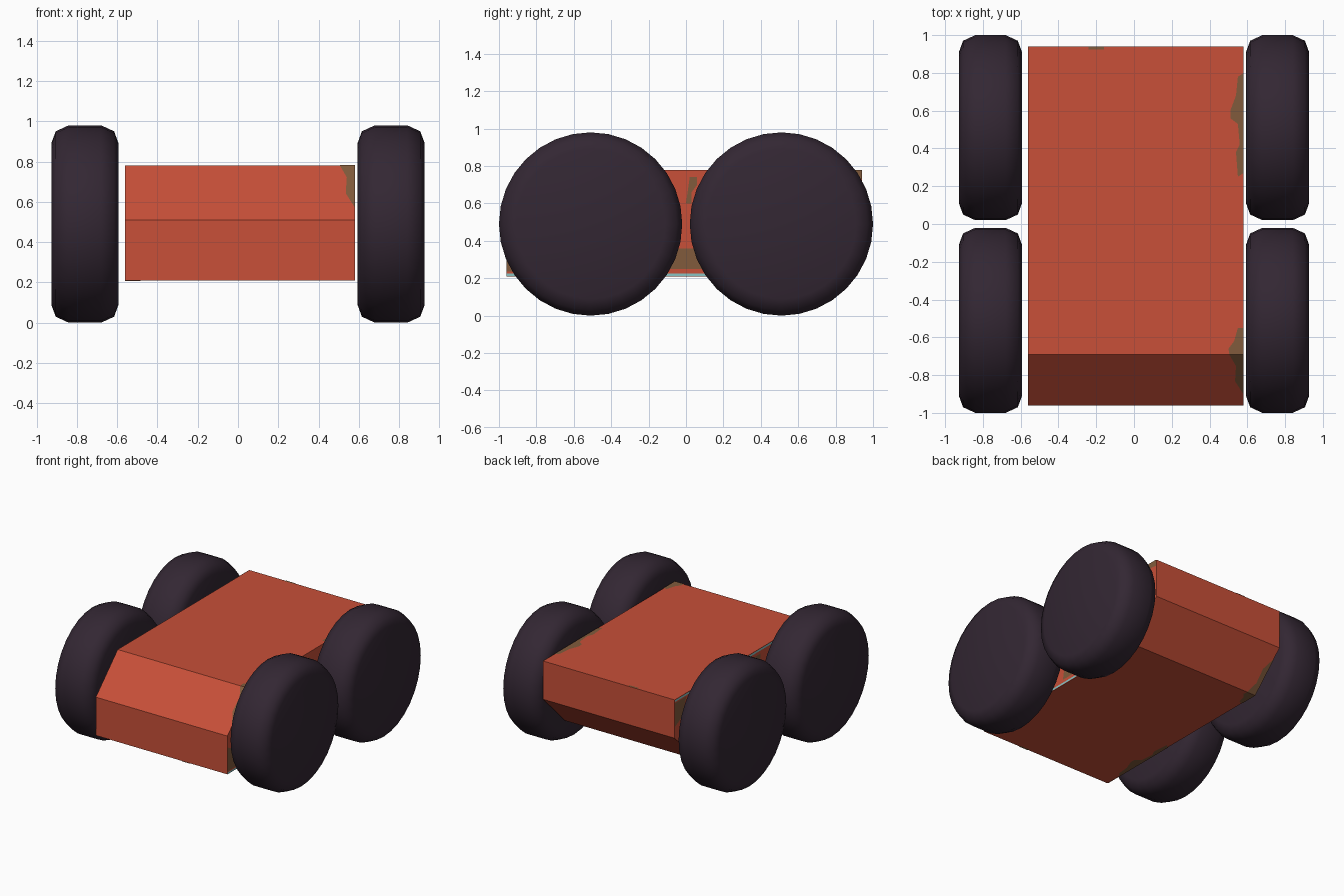
import bpy, bmesh, math
from mathutils import Vector

if "Cube" in bpy.data.objects:
    bpy.data.objects.remove(bpy.data.objects["Cube"])


def material(name, rgb):
    m = bpy.data.materials.new(name)
    m.diffuse_color = (*rgb, 1)
    m.use_nodes = True
    m.node_tree.nodes["Principled BSDF"].inputs["Base Color"].default_value = m.diffuse_color
    return m


RED = material("red paint", (0.58, 0.080, 0.040))
BROWN = material("rust brown", (0.22, 0.105, 0.045))
TEAL = material("pale teal", (0.25, 0.55, 0.55))
RUBBER = material("dark rubber", (0.033, 0.020, 0.033))


def add(name, bm, mat):
    me = bpy.data.meshes.new(name)
    bm.to_mesh(me)
    bm.free()
    me.materials.append(mat)
    ob = bpy.data.objects.new(name, me)
    bpy.context.collection.objects.link(ob)
    return ob


# Body: side profile (y, z) extruded across x, wedge nose and undercut tail
XL, XR = -0.56, 0.58
C = Vector((0.01, -0.01, 0.495))
profile = [(-0.96, 0.21), (0.67, 0.21), (0.94, 0.48),
           (0.94, 0.78), (-0.69, 0.78), (-0.96, 0.51)]
bm = bmesh.new()
face = bm.faces.new([bm.verts.new((XL, y, z)) for y, z in profile])
ext = bmesh.ops.extrude_face_region(bm, geom=[face])
bmesh.ops.translate(bm, vec=(XR - XL, 0, 0),
                    verts=[v for v in ext["geom"] if isinstance(v, bmesh.types.BMVert)])
bmesh.ops.recalc_face_normals(bm, faces=bm.faces)
add("body", bm, RED)


# Flat painted patches; the body repeats through its centre, so each patch does too
def patch(name, pts, normal, mat):
    for sign, label in ((1, "_a"), (-1, "_b")):
        bm = bmesh.new()
        n = Vector(normal).normalized() * sign
        f = bm.faces.new([bm.verts.new(C + (Vector(p) - C) * sign + n * 0.003) for p in pts])
        f.normal_update()
        if f.normal.dot(n) < 0:
            f.normal_flip()
        add(name + label, bm, mat)


# Worn paint along the roof edge
roof_rear = [(0.58, 0.8), (0.55, 0.78), (0.54, 0.68), (0.51, 0.6), (0.51, 0.56),
             (0.55, 0.53), (0.56, 0.42), (0.54, 0.38), (0.55, 0.25), (0.58, 0.27)]
roof_front = [(0.58, -0.55), (0.55, -0.55), (0.53, -0.62), (0.5, -0.66), (0.505, -0.69), (0.58, -0.69)]
patch("roof_wear_rear", [(x, y, 0.78) for x, y in roof_rear], (0, 0, 1), BROWN)
patch("roof_wear_front", [(x, y, 0.78) for x, y in roof_front], (0, 0, 1), BROWN)
patch("roof_wear_edge", [(-0.24, 0.94, 0.78), (-0.24, 0.925, 0.78),
                         (-0.16, 0.925, 0.78), (-0.16, 0.94, 0.78)], (0, 0, 1), BROWN)

# Worn paint on the sloping nose
nose = [(0.505, 0.78), (0.54, 0.72), (0.535, 0.64), (0.58, 0.57), (0.58, 0.78)]
patch("nose_wear", [(x, z - 1.47, z) for x, z in nose], (0, -1, 1), BROWN)

# Worn paint and pale strip on the sides
sides = {
    "side_wear_low": [(-0.09, 0.25), (-0.08, 0.31), (-0.05, 0.36), (0.05, 0.36), (0.09, 0.32), (0.1, 0.25)],
    "side_wear_high": [(0.0, 0.6), (0.02, 0.74), (0.06, 0.74), (0.06, 0.7), (0.03, 0.66), (0.03, 0.6)],
    "side_wear_nose": [(-0.96, 0.235), (-0.96, 0.42), (-0.88, 0.38), (-0.82, 0.235)],
    "side_wear_tail": [(0.94, 0.78), (0.94, 0.73), (0.75, 0.75), (0.6, 0.72), (0.5, 0.78)],
}
for name, pts in sides.items():
    patch(name, [(XR, y, z) for y, z in pts], (1, 0, 0), BROWN)
patch("side_strip", [(XR, -0.96, 0.212), (XR, 0.67, 0.212),
                     (XR, 0.685, 0.226), (XR, -0.96, 0.226)], (1, 0, 0), TEAL)


# Wheels: rounded tyre profile (x offset, radius) spun round the axle
TYRE = [(-0.167, 0.0), (-0.167, 0.40), (-0.145, 0.46), (-0.08, 0.49),
        (0.08, 0.49), (0.145, 0.46), (0.167, 0.40), (0.167, 0.0)]


def wheel(name, cx, cy):
    bm = bmesh.new()
    vs = [bm.verts.new((cx + x, cy, 0.49 + r)) for x, r in TYRE]
    es = [bm.edges.new(p) for p in zip(vs, vs[1:])]
    bmesh.ops.spin(bm, geom=vs + es, cent=(cx, cy, 0.49), axis=(1, 0, 0),
                   angle=math.tau, steps=32, use_duplicate=False)
    bmesh.ops.remove_doubles(bm, verts=bm.verts, dist=0.0005)
    bmesh.ops.recalc_face_normals(bm, faces=bm.faces)
    for f in bm.faces:
        f.smooth = True
    add(name, bm, RUBBER)


for sx, side in ((-1, "left"), (1, "right")):
    for sy, end in ((-1, "front"), (1, "back")):
        wheel(f"{end}_{side}_wheel", sx * 0.76, sy * 0.51)
